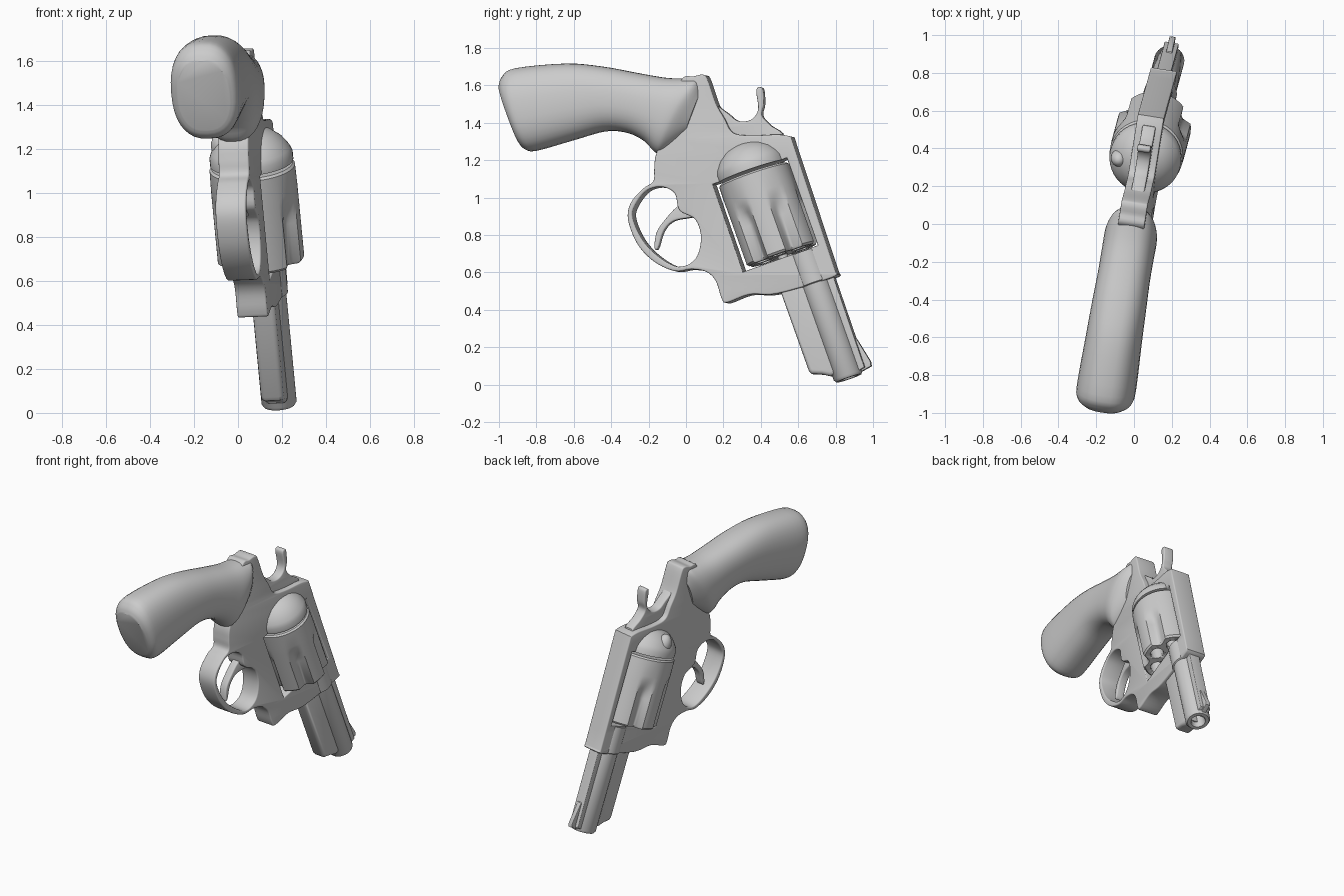
import bpy, bmesh, math
from mathutils import Vector

if "Cube" in bpy.data.objects:
    bpy.data.objects.remove(bpy.data.objects["Cube"])

# Tilted centre plane of the model: x = A + B*y + C*z, with its normal
A, B, C = 0.05, 0.16, -0.039
NRM = Vector((1, -B, -C)).normalized()
# Barrel frame in the side view: origin, forward and up directions
OY, OZ, DY, DZ = 0.44, 0.905, 0.335, -0.942


def st(s, t):
    return (OY + s * DY - t * DZ, OZ + s * DZ + t * DY)


def place(y, z, w):
    return Vector((A + B * y + C * z, y, z)) + NRM * w


def finish(name, bm, angle=35):
    bmesh.ops.remove_doubles(bm, verts=bm.verts, dist=0.0003)
    bmesh.ops.recalc_face_normals(bm, faces=bm.faces)
    me = bpy.data.meshes.new(name)
    bm.to_mesh(me)
    bm.free()
    for p in me.polygons:
        p.use_smooth = True
    me.set_sharp_from_angle(angle=math.radians(angle))
    ob = bpy.data.objects.new(name, me)
    bpy.context.collection.objects.link(ob)
    return ob


def catmull(a, b, c, d, f):
    return tuple(0.5 * (2 * q + (r - p) * f + (2 * p - 5 * q + 4 * r - e) * f * f
                        + (3 * q - p - 3 * r + e) * f ** 3) for p, q, r, e in zip(a, b, c, d))


def smooth_loop(pts, steps=5):
    # Closed smooth outline; a doubled point gives a corner
    n, out = len(pts), []
    for i in range(n):
        a, b, c, d = (pts[(i + k) % n] for k in (-1, 0, 1, 2))
        if b != c:
            out += [catmull(a, b, c, d, j / steps) for j in range(steps)]
    return out


def plate(name, loops, half, bevel=0.008, w0=0.0):
    # Side-view outlines (with holes) extruded to a bevelled plate
    cu = bpy.data.curves.new(name + "_outline", 'CURVE')
    cu.dimensions, cu.fill_mode = '2D', 'BOTH'
    cu.extrude, cu.bevel_depth, cu.offset, cu.bevel_resolution = half - bevel, bevel, -bevel, 2
    for loop in loops:
        sp = cu.splines.new('POLY')
        sp.points.add(len(loop) - 1)
        for p, (y, z) in zip(sp.points, loop):
            p.co = (y, z, 0, 1)
        sp.use_cyclic_u = True
    tmp = bpy.data.objects.new(name + "_outline", cu)
    bpy.context.collection.objects.link(tmp)
    dg = bpy.context.evaluated_depsgraph_get()
    me = bpy.data.meshes.new_from_object(tmp.evaluated_get(dg))
    bpy.data.objects.remove(tmp)
    bm = bmesh.new()
    bm.from_mesh(me)
    bpy.data.meshes.remove(me)
    for v in bm.verts:
        v.co = place(v.co.x, v.co.y, v.co.z + w0)
    return finish(name, bm)


def skin(bm, rings):
    n = len(rings[0])
    for r0, r1 in zip(rings, rings[1:]):
        for i in range(n):
            j = (i + 1) % n
            bm.faces.new((r0[i], r0[j], r1[j], r1[i]))
    bm.faces.new(rings[0])
    bm.faces.new(rings[-1])


def turn(bm, profile, t0=0.0, w0=0.0, n=40, rad=None):
    # Lathe (s, r) profile about an axis parallel to the barrel
    rings = []
    for s, r in profile:
        ring = []
        for i in range(n):
            th = 2 * math.pi * i / n
            q = rad(s, r, th) if rad else r
            y, z = st(s, t0 + q * math.cos(th))
            ring.append(bm.verts.new(place(y, z, w0 + q * math.sin(th))))
        rings.append(ring)
    skin(bm, rings)


def lathe(name, profile, **kw):
    bm = bmesh.new()
    turn(bm, profile, **kw)
    return finish(name, bm)


# Frame with trigger guard hole and cylinder window
outline = [(-.02, 1.62), (.05, 1.645), (.10, 1.655), (.125, 1.63), (.17, 1.5), (.215, 1.42),
           (.26, 1.345), (.36, 1.33), (.5, 1.335), (.57, 1.325), (.57, 1.325), (.81, .6), (.81, .6),
           (.79, .57), (.5, .485), (.35, .48), (.23, .437), (.2, .46), (.17, .55), (.12, .6),
           (.04, .615), (-.05, .605), (-.16, .655), (-.25, .75), (-.3, .88), (-.285, .97),
           (-.22, 1.045), (-.165, 1.085), (-.16, 1.15), (-.15, 1.23), (-.1, 1.35)]
guard_hole = [(-.275, .89), (-.26, .96), (-.2, 1.035), (-.12, 1.055), (-.05, 1.02), (-.025, .93),
              (.06, .88), (.09, .78), (.06, .67), (-.03, .628), (-.14, .685), (-.225, .775)]
window = [st(-.25, -.215), st(.245, -.22), st(.245, .205), st(-.25, .205)]
plate("frame", [smooth_loop(outline), smooth_loop(guard_hole), window], 0.07)

# Trigger and hammer
plate("trigger", [smooth_loop([(.05, .9), (-.06, .875), (-.115, .82), (-.145, .73), (-.165, .73),
                               (-.155, .81), (-.11, .88), (-.03, .96), (.04, .95)])], 0.028)
plate("hammer", [smooth_loop([(.15, 1.49), (.22, 1.455), (.28, 1.41), (.35, 1.415), (.39, 1.47),
                              (.38, 1.575), (.413, 1.582), (.42, 1.5), (.41, 1.44), (.45, 1.39),
                              (.52, 1.33), (.4, 1.25), (.25, 1.28)])], 0.035)

# Recoil shield and cylinder latch
lathe("recoil_shield", [(-.25, .19), (-.285, .19), (-.31, .18), (-.35, .152), (-.385, .11),
                        (-.405, .06), (-.412, 0)])
lathe("cylinder_latch", [(-.33 - .065 * math.cos(a * math.pi / 10), .045 * math.sin(a * math.pi / 10))
                         for a in range(11)], w0=-.135, n=20)


# Fluted cylinder with bored chambers
def flute(s, r, th):
    k = min(1, max(0, (s + .12) / .14))
    return r - .035 * k * k * (3 - 2 * k) * max(0, math.cos(6 * th)) * (r > .1)


drum = lathe("cylinder", [(-.235, .0), (-.235, .185), (-.225, .195), (-.12, .197), (-.08, .197),
                          (-.04, .197), (0, .197), (.03, .197), (.215, .197), (.227, .187), (.227, 0)],
             n=96, rad=flute)
bm = bmesh.new()
for i in range(6):
    th = math.radians(30 + 60 * i)
    turn(bm, [(.08, .042), (.3, .042)], t0=.118 * math.cos(th), w0=.118 * math.sin(th), n=20)
cutter = finish("chamber_cutter", bm)
cutter.hide_render = True
cutter.display_type = 'WIRE'
mod = drum.modifiers.new("chambers", 'BOOLEAN')
mod.operation, mod.object, mod.solver = 'DIFFERENCE', cutter, 'EXACT'

# Barrel with bore, its frame collar, ejector rod and shroud
lathe("barrel", [(.25, 0), (.25, .08), (.95, .08), (.965, .07), (.965, .048), (.955, .042),
                 (.7, .042), (.7, 0)], t0=.115)
lathe("barrel_collar", [(.25, 0), (.25, .088), (.425, .088), (.43, .08), (.43, 0)], t0=.115)
lathe("ejector_rod", [(.2, 0), (.2, .028), (.84, .028), (.85, .02), (.85, 0)], n=20)
plate("ejector_shroud", [[st(.3, -.07), st(.86, -.07), st(.88, -.06), st(.9, -.01), st(.925, .03),
                          st(.925, .08), st(.3, .08)]], 0.052, 0.02)

# Top rib and front sight
plate("top_rib", [[st(.3, .15), st(.3, .225), st(.94, .218), st(.955, .15)]], 0.038, 0.006)
plate("front_sight", [[st(.76, .2), st(.78, .225), st(.92, .255), st(.945, .25), st(.955, .19)]],
      0.016, 0.004)

# Grip: rounded sections (top y, z, bottom y, z, half width)
stations = [(-.998, 1.60, -.885, 1.285, .118), (-.978, 1.65, -.86, 1.258, .148),
            (-.91, 1.692, -.80, 1.25, .157), (-.64, 1.717, -.60, 1.307, .15),
            (-.44, 1.70, -.43, 1.354, .145), (-.25, 1.665, -.31, 1.345, .14),
            (-.1, 1.64, -.22, 1.30, .14), (.02, 1.637, -.165, 1.243, .14),
            (.075, 1.635, -.12, 1.24, .125), (.092, 1.575, .0, 1.33, .085)]
sections = []
for i in range(len(stations) - 1):
    q = [stations[min(max(i + k, 0), len(stations) - 1)] for k in (-1, 0, 1, 2)]
    sections += [catmull(*q, j / 4) for j in range(4)]
sections.append(stations[-1])
bm = bmesh.new()
rings = []
for ty, tz, by, bz, hw in sections:
    ring = []
    for i in range(36):
        th = 2 * math.pi * i / 36
        c, s = math.cos(th), math.sin(th)
        c = math.copysign(abs(c) ** .85, c)
        s = math.copysign(abs(s) ** .8, s)
        ring.append(bm.verts.new(place((ty + by) / 2 + c * (ty - by) / 2,
                                       (tz + bz) / 2 + c * (tz - bz) / 2, s * hw)))
    rings.append(ring)
skin(bm, rings)
finish("grip", bm)
